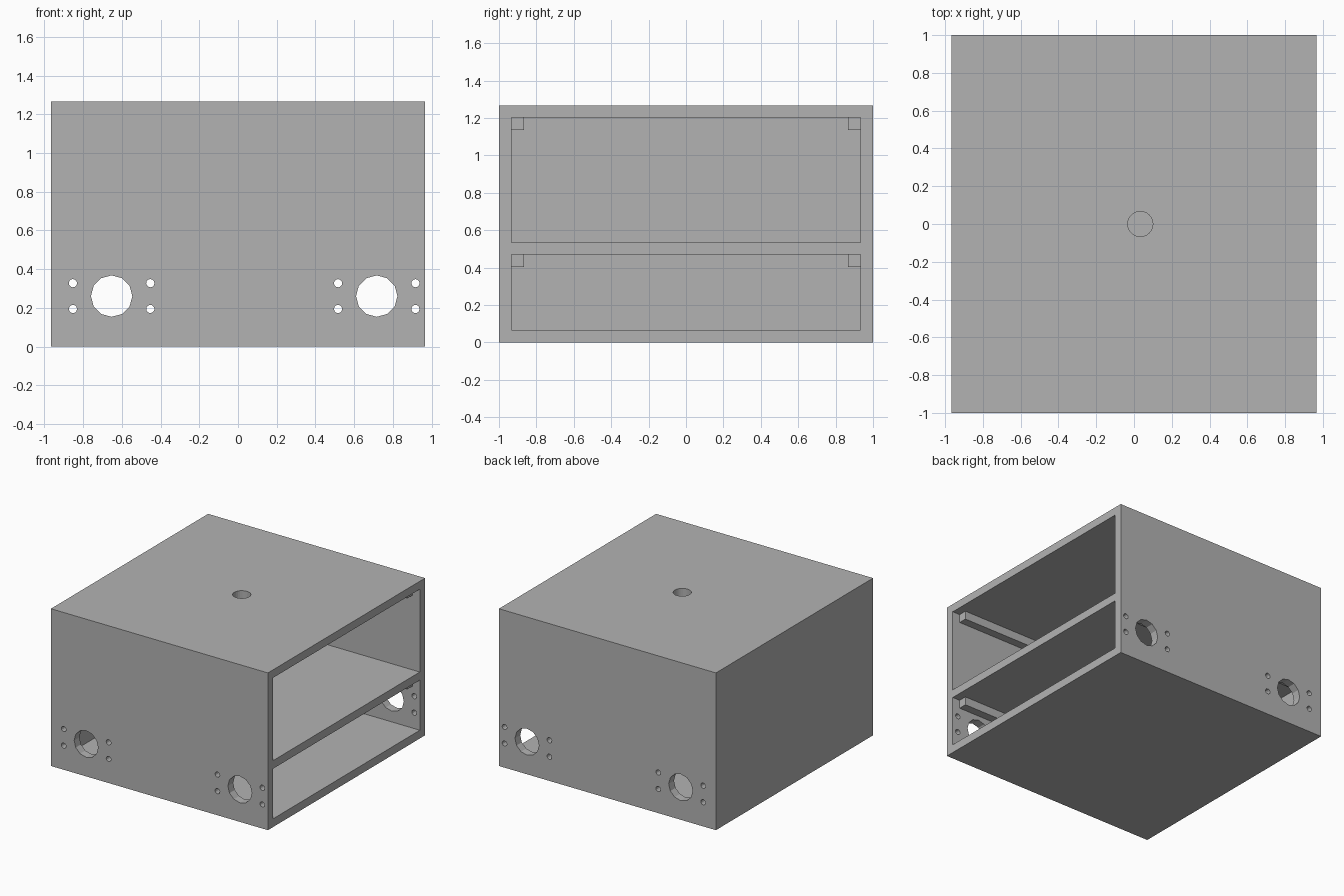
import bpy
import bmesh
from math import pi
from mathutils import Matrix, Vector

old = bpy.data.objects.get("Cube")
if old:
    bpy.data.objects.remove(old, do_unlink=True)

T = 1 / 15                                # wall thickness
W, D, H = 29 * T, 30 * T, 19 * T          # outer width, depth, height
INNER_LEFT = -W / 2 + T                   # inside of the closed side wall
INNER_Y = D / 2 - T

grey = bpy.data.materials.new("plain grey")
grey.use_nodes = True
GREY = (0.45, 0.45, 0.45, 1)
grey.diffuse_color = GREY
grey.node_tree.nodes["Principled BSDF"].inputs["Base Color"].default_value = GREY


def add_box(bm, low, high):
    low, high = Vector(low), Vector(high)
    matrix = Matrix.Translation((low + high) / 2) @ Matrix.Diagonal((high - low).to_4d())
    bmesh.ops.create_cube(bm, size=1, matrix=matrix)


def add_drill(bm, centre, radius, length, sides, axis):
    turn = Matrix.Rotation(pi / 2, 4, "X") if axis == "Y" else Matrix()
    bmesh.ops.create_cone(bm, cap_ends=True, segments=sides, radius1=radius,
                          radius2=radius, depth=length,
                          matrix=Matrix.Translation(centre) @ turn)


def make_object(name, bm):
    mesh = bpy.data.meshes.new(name)
    bm.to_mesh(mesh)
    bm.free()
    mesh.materials.append(grey)
    obj = bpy.data.objects.new(name, mesh)
    bpy.context.collection.objects.link(obj)
    return obj


def cut(target, bm):
    cutter = make_object("cutter", bm)
    cutter.hide_render = True
    mod = target.modifiers.new("cut", "BOOLEAN")
    mod.operation, mod.solver, mod.object = "DIFFERENCE", "EXACT", cutter
    graph = bpy.context.evaluated_depsgraph_get()
    result = bpy.data.meshes.new_from_object(target.evaluated_get(graph))
    target.modifiers.clear()
    target.data = result
    bpy.data.objects.remove(cutter, do_unlink=True)


# Outer case
bm = bmesh.new()
add_box(bm, (-W / 2, -D / 2, 0), (W / 2, D / 2, H))
case = make_object("case", bm)

# Two compartments, open on the +x side
compartments = {"lower": (T, 7.05 * T), "upper": (8.03 * T, 18.03 * T)}
bm = bmesh.new()
for floor, ceiling in compartments.values():
    add_box(bm, (INNER_LEFT, -INNER_Y, floor), (W, INNER_Y, ceiling))
cut(case, bm)

# Round openings with four screw holes each, through front and back walls
bm = bmesh.new()
HOLE_Z = 0.261
for x in (-0.653, 0.717):
    add_drill(bm, (x, 0, HOLE_Z), 0.107, D * 1.2, 12, "Y")
    for dx in (-3 * T, 3 * T):
        for dz in (-T, T):
            add_drill(bm, (x + dx, 0, HOLE_Z + dz), 0.0213, D * 1.2, 12, "Y")

# Cable hole through the top panel
add_drill(bm, (T / 2, 0, H), T, 3 * T, 24, "Z")
cut(case, bm)

# Rails in the top corners of each compartment, stopping short of the opening
for level, (floor, ceiling) in compartments.items():
    for side, sign in (("front", -1), ("back", 1)):
        y = sorted((sign * INNER_Y, sign * (INNER_Y - T)))
        bm = bmesh.new()
        add_box(bm, (INNER_LEFT, y[0], ceiling - T), (W / 2 - T, y[1], ceiling))
        make_object(f"{level}_{side}_rail", bm)
